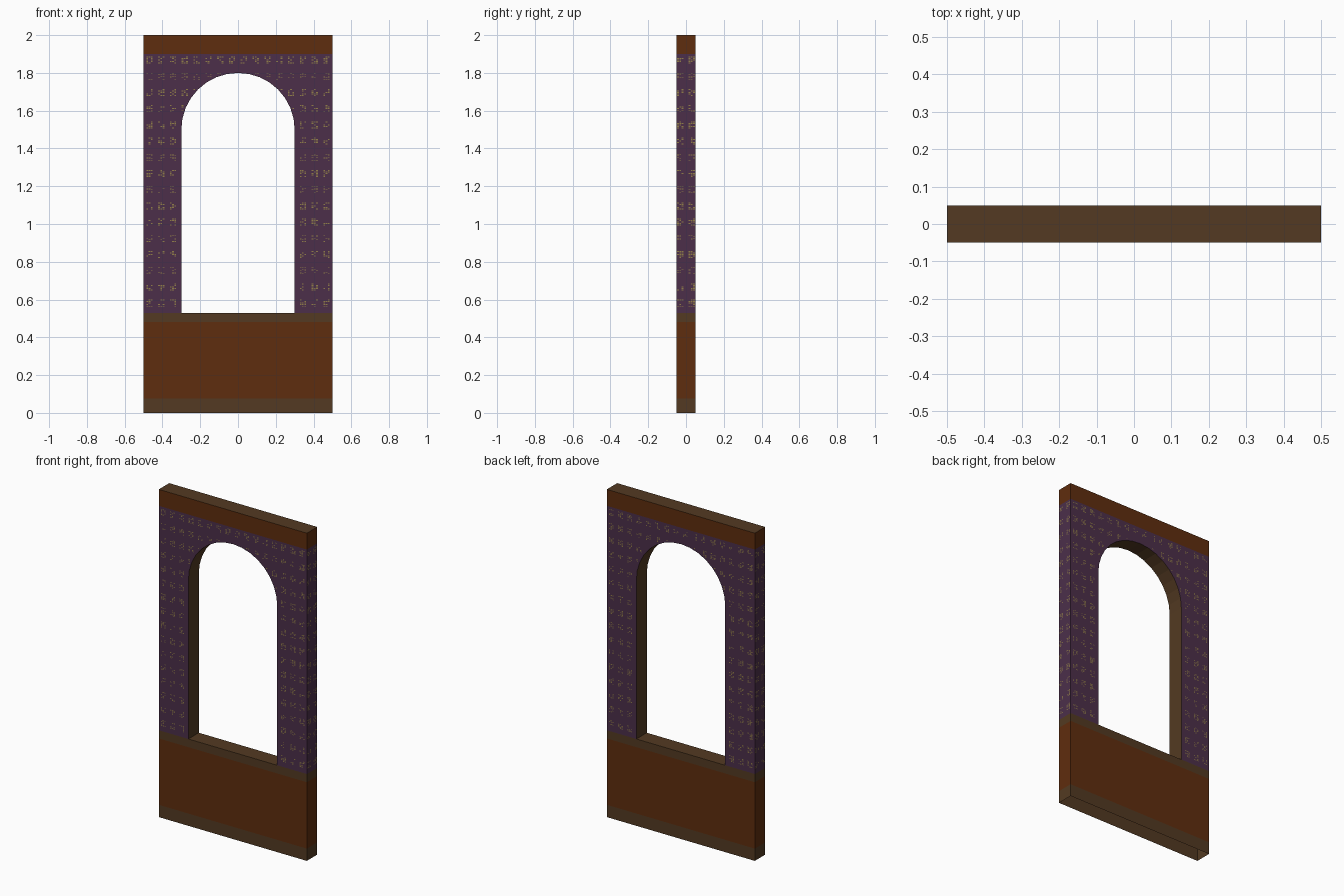
import bpy, bmesh, math, random

if "Cube" in bpy.data.objects:
    bpy.data.objects.remove(bpy.data.objects["Cube"])

random.seed(4)
W, D = 0.5, 0.05            # half width, half depth
SILL, SPRING, R = 0.53, 1.5, 0.3
WALL_TOP, TOP = 1.9, 2.0


def srgb(r, g, b):
    f = lambda c: c / 12.92 if c <= 0.04045 else ((c + 0.055) / 1.055) ** 2.4
    return [f(c / 255) for c in (r, g, b)] + [1.0]


def material(name, rgb):
    m = bpy.data.materials.new(name)
    m.diffuse_color = srgb(*rgb)
    m.use_nodes = True
    m.node_tree.nodes["Principled BSDF"].inputs["Base Color"].default_value = m.diffuse_color
    return m


trim = material("dark brown trim", (83, 58, 34))
wood = material("red brown wood", (95, 45, 14))
paper = material("plum wallpaper", (76, 47, 74))
gold = material("dull gold", (146, 126, 74))


def make(name, bm, *mats):
    bmesh.ops.remove_doubles(bm, verts=bm.verts, dist=1e-5)
    me = bpy.data.meshes.new(name)
    bm.to_mesh(me)
    bm.free()
    for m in mats:
        me.materials.append(m)
    ob = bpy.data.objects.new(name, me)
    bpy.context.collection.objects.link(ob)


def face(bm, pts, mat=0):
    f = bm.faces.new([bm.verts.new(p) for p in pts])
    f.material_index = mat


CORNERS = [(-W, -D), (W, -D), (W, D), (-W, D)]


def band(name, z0, z1, mat, cap=None):
    """Four-sided ring around the wall, with an optional top face."""
    bm = bmesh.new()
    for i in range(4):
        a, b = CORNERS[i], CORNERS[(i + 1) % 4]
        face(bm, [(*a, z0), (*b, z0), (*b, z1), (*a, z1)])
    if cap:
        face(bm, [(*c, z1) for c in CORNERS], 1)
    make(name, bm, mat, *([cap] if cap else []))


# Horizontal bands; the underside of the wall is open
band("baseboard", 0.0, 0.075, trim)
band("lower_panel", 0.075, 0.48, wood)
band("chair_rail", 0.48, SILL, trim)
band("top_rail", WALL_TOP, TOP, wood, trim)

# Arch points, left to right
N = 16
arch = [(-R * math.cos(math.pi * i / N), SPRING + R * math.sin(math.pi * i / N))
        for i in range(N + 1)]

# Wallpapered wall around the arched opening
panels = [[(-W, SILL), (-R, SILL), (-R, SPRING), (-R, WALL_TOP), (-W, WALL_TOP)],
          [(R, SILL), (W, SILL), (W, WALL_TOP), (R, WALL_TOP), (R, SPRING)]]
for (x0, z0), (x1, z1) in zip(arch, arch[1:]):
    panels.append([(x0, z0), (x1, z1), (x1, WALL_TOP), (x0, WALL_TOP)])
bm = bmesh.new()
for p in panels:
    face(bm, [(x, -D, z) for x, z in p])
    face(bm, [(x, D, z) for x, z in reversed(p)])
for s in (-1, 1):
    face(bm, [(s * W, -s * D, SILL), (s * W, s * D, SILL),
              (s * W, s * D, WALL_TOP), (s * W, -s * D, WALL_TOP)])
make("wallpapered_wall", bm, paper)

# Lining of the opening: sill, jambs and arch soffit
loop = [(-R, SILL), (R, SILL)] + arch[::-1]
bm = bmesh.new()
for p, q in zip(loop, loop[1:] + loop[:1]):
    face(bm, [(p[0], -D, p[1]), (q[0], -D, q[1]), (q[0], D, q[1]), (p[0], D, p[1])])
make("window_lining", bm, trim)


# Gold flecks of the wallpaper, in clusters on a regular grid
def in_opening(x, z):
    return abs(x) < R + 0.01 and (z < SPRING or math.hypot(x, z - SPRING) < R + 0.01)


def flecks(name, columns, limit, place, skip):
    bm = bmesh.new()
    for cx in columns:
        for row in range(16):
            cz = 1.868 - 0.0858 * row
            for i in range(-1, 2):
                for j in range(-2, 3):
                    if random.random() > 0.5:
                        continue
                    x, z = cx + i * 0.012, cz + j * 0.008
                    if abs(x) > limit - 0.006 or skip(x, z):
                        continue
                    a, b = 0.0045, 0.0022
                    face(bm, [place(x + u * a, z + v * b) for u, v in
                              ((-1, -1), (1, -1), (1, 1), (-1, 1))])
    make(name, bm, gold)


wide = [-0.469 + 0.0625 * k for k in range(16)]
e = 0.001
flecks("front_flecks", wide, W, lambda x, z: (x, -D - e, z), in_opening)
flecks("back_flecks", wide, W, lambda x, z: (-x, D + e, z), in_opening)
never = lambda x, z: False
flecks("right_flecks", (-0.03, 0.03), D, lambda y, z: (W + e, y, z), never)
flecks("left_flecks", (-0.03, 0.03), D, lambda y, z: (-W - e, -y, z), never)
